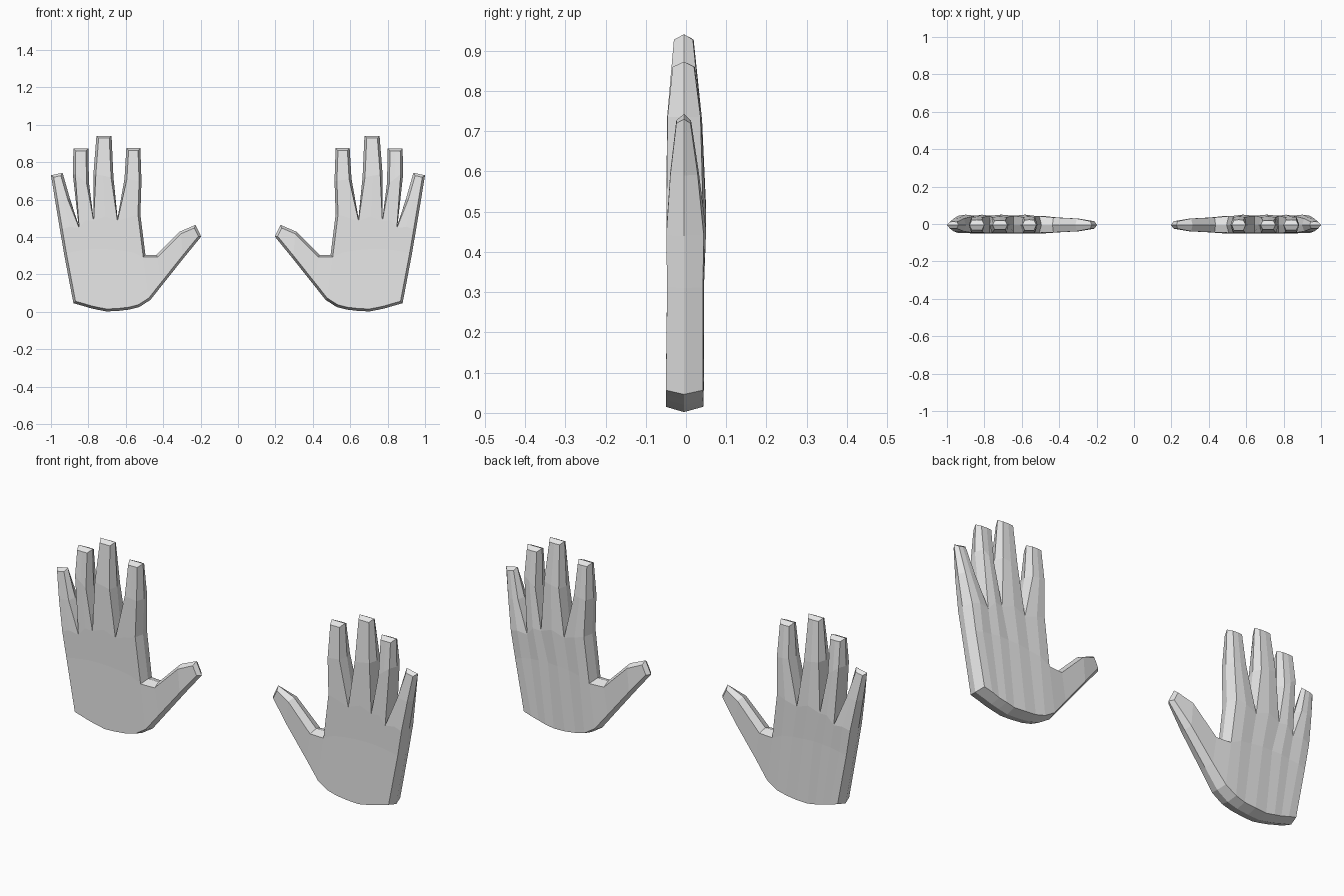
import bpy, bmesh
from mathutils import Vector

if "Cube" in bpy.data.objects:
    bpy.data.objects.remove(bpy.data.objects["Cube"])

skin = bpy.data.materials.new("plain grey")
skin.diffuse_color = (0.8, 0.8, 0.8, 1)
skin.use_nodes = True
skin.node_tree.nodes["Principled BSDF"].inputs["Base Color"].default_value = skin.diffuse_color
MID = -0.005      # depth of the ridge around the edge
BEVEL = 0.013     # how far the flat sides are inset from the ridge

# Palm rows, from thumb side to little finger side: (x, z)
heel = [(.468, .064), (.527, .026), (.58, .012), (.64, .005), (.703, .002),
        (.75, .011), (.79, .02), (.83, .032), (.88, .046)]
crease = [(.495, .305), (.56, .318), (.62, .328), (.68, .334), (.735, .336),
          (.785, .335), (.83, .33), (.88, .322), (.93, .31)]
knuckles = [(.522, .52), (.583, .505), (.644, .503), (.71, .51), (.773, .503),
            (.813, .49), (.853, .465), (.90, .455), (.952, .44)]
# Fingers: middle joint left and right, tip left and right, joint and tip thickness
fingers = [
    ((.516, .70), (.607, .71), (.522, .875), (.597, .875), .042, .029),
    ((.666, .72), (.773, .735), (.676, .941), (.757, .941), .042, .025),
    ((.797, .69), (.883, .735), (.80, .873), (.88, .873), .041, .028),
    ((.898, .604), (.977, .59), (.938, .743), (1.0, .73), .034, .019),
]
thumb = [((.436, .305), (.40, .15), .040), ((.313, .428), (.286, .293), .034),
         ((.227, .465), (.197, .402), .020)]


def centre(a, b):
    return ((a[0] + b[0]) / 2, (a[1] + b[1]) / 2)


def build_hand(name, side):
    flat = bmesh.new()
    info = {}     # flat vertex -> front offset, back offset

    def row(points, front, back, bulge=0.0):
        out = []
        for i, p in enumerate(points):
            v = flat.verts.new((p[0], 0, p[1]))
            info[v] = (front, back + (bulge if i % 2 else 0))
            out.append(v)
        return out

    def strip(low, high):
        for i in range(len(low) - 1):
            flat.faces.new((low[i], low[i + 1], high[i + 1], high[i]))

    # Palm
    r0 = row(heel, .045, .047, .002)
    r1 = row(crease, .042, .047, .003)
    r2 = row(knuckles, .044, .049, .006)
    strip(r0, r1)
    strip(r1, r2)
    # Four fingers
    for i, (jl, jr, tl, tr, jt, tt) in enumerate(fingers):
        joint = row([jl, centre(jl, jr), jr], jt, jt, .003)
        tip = row([tl, centre(tl, tr), tr], tt, tt - .003, .002)
        strip(r2[2 * i:2 * i + 3], joint)
        strip(joint, tip)
    # Thumb
    last = [r1[0], r0[0]]
    for a, b, t in thumb:
        nxt = row([a, b], t, t)
        strip(last, nxt)
        last = nxt

    # Outward direction in the plane along the border
    push = {}
    rim = [e for e in flat.edges if e.is_boundary]
    for e in rim:
        a, b = e.verts
        d = b.co - a.co
        n = Vector((d.z, 0, -d.x)).normalized()
        if n.dot(e.link_faces[0].calc_center_median() - a.co) > 0:
            n = -n
        for v in e.verts:
            push.setdefault(v, []).append(n)

    # Front, back and rim surfaces
    bm = bmesh.new()
    front, back, edge = {}, {}, {}
    for v, (f, b) in info.items():
        p = v.co.copy()
        if v in push:
            edge[v] = bm.verts.new((p.x * side, MID, p.z))
            n = (push[v][0] + push[v][1]).normalized()
            p -= n * BEVEL / max(.72, n.dot(push[v][0]))
        front[v] = bm.verts.new((p.x * side, MID - f, p.z))
        back[v] = bm.verts.new((p.x * side, MID + b, p.z))
    for f in flat.faces:
        bm.faces.new([front[v] for v in f.verts])
        bm.faces.new([back[v] for v in reversed(f.verts)])
    for e in rim:
        a, b = e.verts
        bm.faces.new((edge[a], edge[b], front[b], front[a]))
        bm.faces.new((edge[b], edge[a], back[a], back[b]))
    bmesh.ops.recalc_face_normals(bm, faces=bm.faces[:])

    mesh = bpy.data.meshes.new(name)
    bm.to_mesh(mesh)
    bm.free()
    flat.free()
    mesh.materials.append(skin)
    bpy.context.collection.objects.link(bpy.data.objects.new(name, mesh))


build_hand("hand_right", 1)
build_hand("hand_left", -1)
